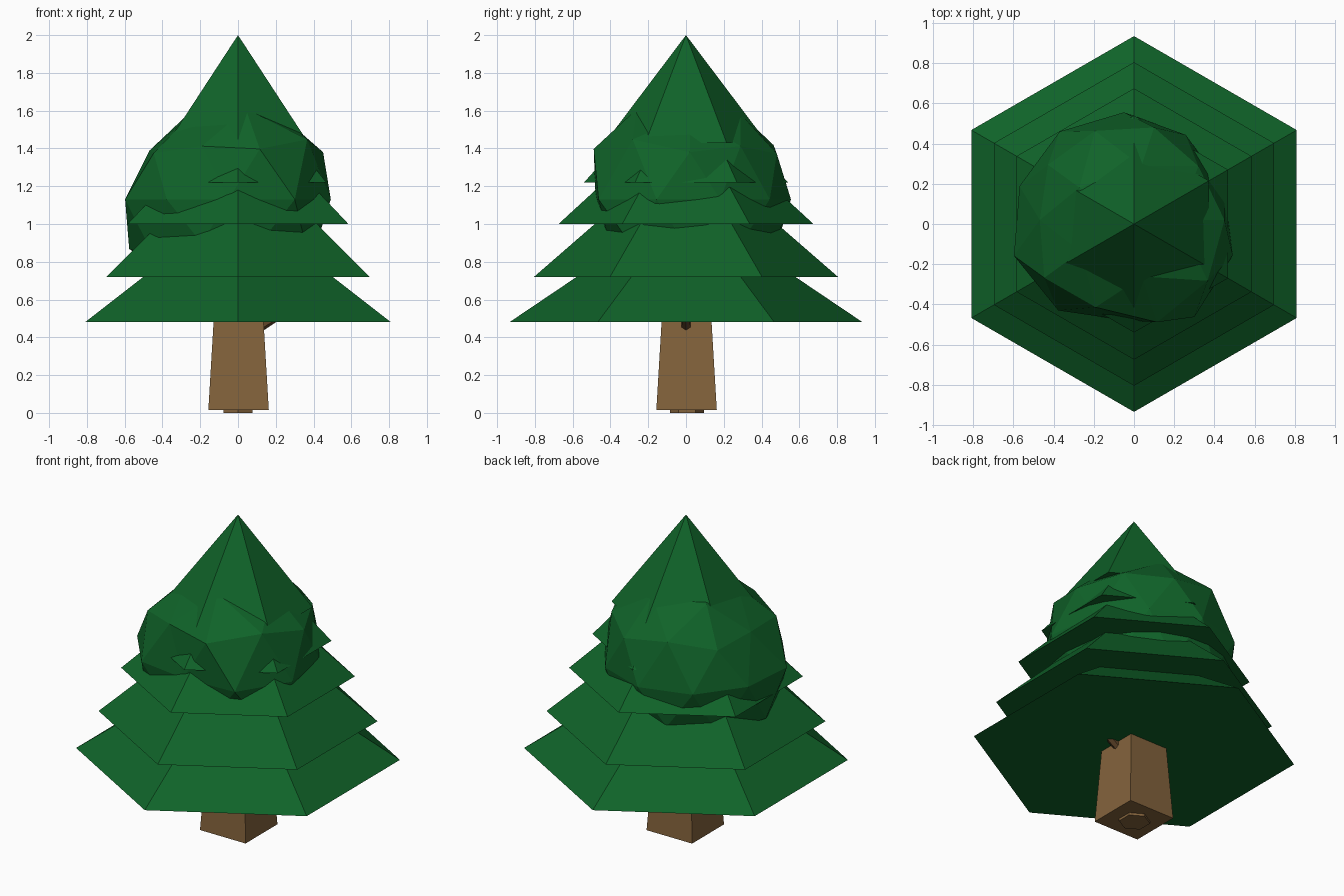
import bpy, bmesh, math
from mathutils import Vector, Matrix

if "Cube" in bpy.data.objects:
    bpy.data.objects.remove(bpy.data.objects["Cube"])


def material(name, rgb):
    m = bpy.data.materials.new(name)
    m.diffuse_color = (*rgb, 1)
    m.use_nodes = True
    m.node_tree.nodes["Principled BSDF"].inputs["Base Color"].default_value = m.diffuse_color
    return m


GREEN = material("needles", (0.005, 0.125, 0.022))
BROWN = material("bark", (0.23, 0.125, 0.045))
DARK = material("dark_bark", (0.12, 0.06, 0.022))


def finish(name, bm, mat):
    me = bpy.data.meshes.new(name)
    bm.to_mesh(me)
    bm.free()
    me.materials.append(mat)
    ob = bpy.data.objects.new(name, me)
    bpy.context.collection.objects.link(ob)
    return ob


def frustum(name, sides, r1, r2, start, end, mat, turn=0.0):
    """Capped cone or prism running between two points."""
    a, b = Vector(start), Vector(end)
    rot = (b - a).to_track_quat('Z', 'Y').to_matrix().to_4x4() if abs((b - a).x) > 1e-6 else Matrix()
    bm = bmesh.new()
    bmesh.ops.create_cone(bm, cap_ends=True, segments=sides, radius1=r1, radius2=r2,
                          depth=(b - a).length,
                          matrix=Matrix.Translation((a + b) / 2) @ rot @ Matrix.Rotation(turn, 4, 'Z'))
    bmesh.ops.remove_doubles(bm, verts=bm.verts, dist=1e-5)
    return finish(name, bm, mat)


# Trunk, root plug under it and small side branch
Q = math.sqrt(2)
frustum("trunk", 4, 0.16 * Q, 0.13 * Q, (0.003, 0.003, 0.015), (0.003, 0.003, 0.52), BROWN, math.pi / 4)
frustum("root_plug", 6, 0.09, 0.09, (0, 0.005, 0), (0, 0.005, 0.03), BROWN)
frustum("branch_stub", 6, 0.028, 0.018, (0.09, 0, 0.44), (0.38, 0, 0.62), DARK)

# Hexagonal needle tiers: base height, corner radius, apex height
tiers = [(0.48, 0.935, 1.11), (0.72, 0.805, 1.42), (1.0, 0.675, 1.62),
         (1.22, 0.54, 1.82), (1.43, 0.43, 2.0)]
for i, (z, r, top) in enumerate(tiers):
    frustum(f"needle_tier_{i + 1}", 6, r, 0, (0, 0, z), (0, 0, top), GREEN, 0)

# Lumpy foliage clump, its radius blended from a few surface points
centre = Vector((-0.05, 0.02, 1.13))
guides = [(-0.6, 0.0, 0.95), (-0.56, -0.2, 1.12), (-0.43, -0.36, 1.0), (-0.4, 0.1, 1.43),
          (-0.52, 0.24, 1.1), (-0.33, 0.47, 1.1), (-0.08, 0.54, 1.1), (0.12, 0.5, 1.1),
          (-0.1, 0.44, 1.46), (0.38, 0.26, 1.1), (0.43, 0.1, 1.32), (0.47, -0.15, 1.12),
          (0.45, -0.2, 1.37), (0.33, -0.43, 1.1), (0.17, -0.48, 1.38), (0.08, -0.28, 1.58),
          (-0.05, -0.44, 1.1), (-0.22, -0.41, 1.36), (0.3, 0.3, 1.4), (-0.3, 0.3, 1.5),
          (0, 0, 1.6), (0, 0, 0.75), (0.42, 0.0, 0.93), (0.0, -0.43, 0.93), (0.0, 0.5, 0.93)]
guides = [Vector(g) - centre for g in guides]
bm = bmesh.new()
bmesh.ops.create_icosphere(bm, subdivisions=2, radius=1)
for v in bm.verts:
    d = v.co.normalized()
    w = [math.exp(14 * (d.dot(g.normalized()) - 1)) for g in guides]
    r = sum(a * g.length for a, g in zip(w, guides)) / sum(w)
    v.co = centre + d * r * 1.03
finish("foliage_clump", bm, GREEN)

# Put hexagon corners on the y axis
for ob in bpy.data.objects:
    if ob.name.startswith("needle_tier"):
        has_y = max(abs(v.co.y) for v in ob.data.vertices)
        has_x = max(abs(v.co.x) for v in ob.data.vertices)
        if has_x > has_y:
            ob.data.transform(Matrix.Rotation(math.pi / 6, 4, 'Z'))
